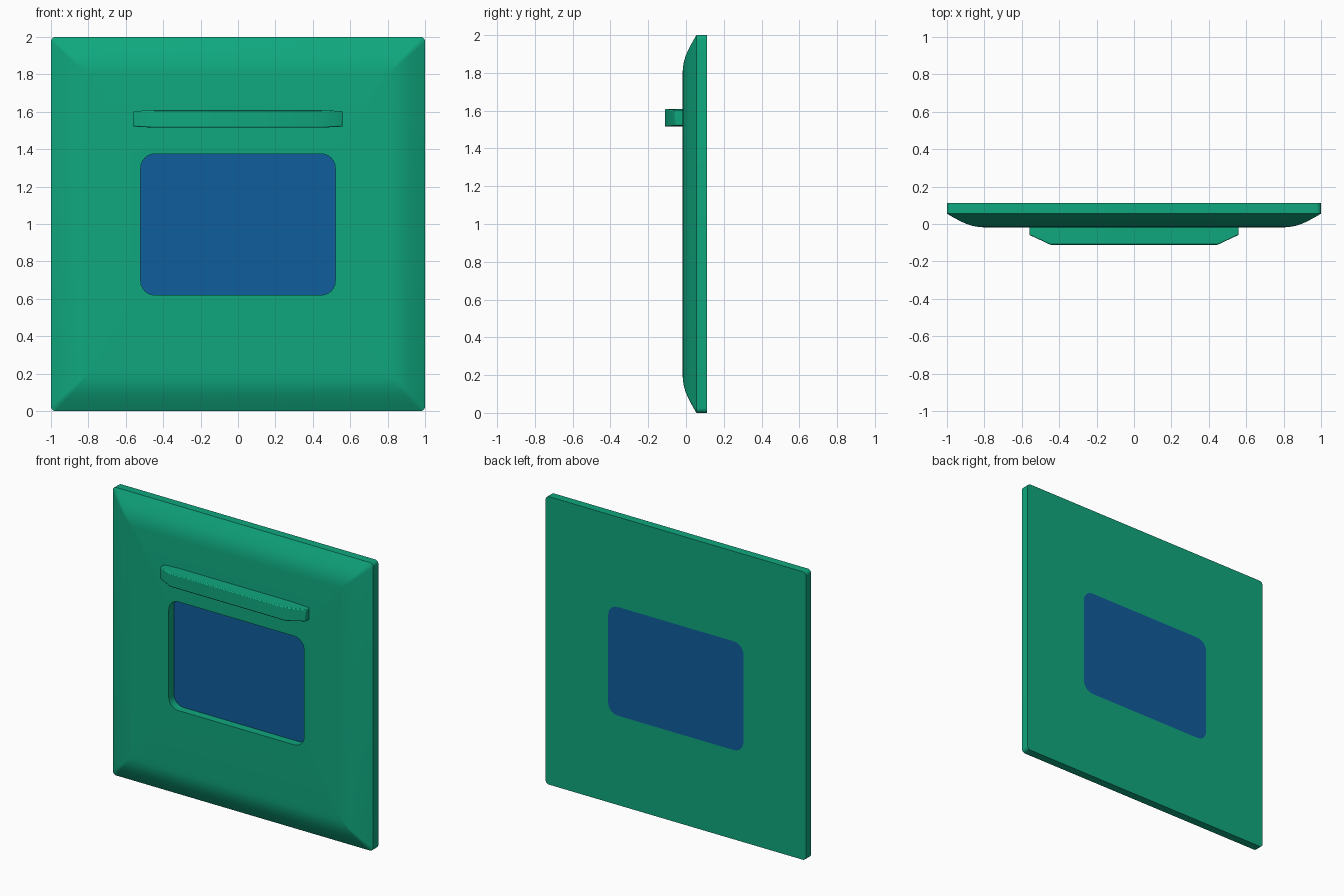
import bpy, bmesh, math

if "Cube" in bpy.data.objects:
    bpy.data.objects.remove(bpy.data.objects["Cube"])

FRONT, BACK = -0.018, 0.112


def material(name, color):
    m = bpy.data.materials.new(name)
    m.diffuse_color = color
    m.use_nodes = True
    m.node_tree.nodes["Principled BSDF"].inputs["Base Color"].default_value = m.diffuse_color
    return m


def rounded_rect(hx, z0, z1, r, y, seg=6):
    """Counter-clockwise loop (seen from the front) in a plane of constant y."""
    pts = []
    corners = ((hx - r, z1 - r), (r - hx, z1 - r), (r - hx, z0 + r), (hx - r, z0 + r))
    for i, (cx, cz) in enumerate(corners):
        for k in range(seg + 1):
            a = math.pi / 2 * (i + k / seg)
            pts.append((cx + r * math.cos(a), y, cz + r * math.sin(a)))
    return pts


def loft(name, loops, mat, ring=False, bevel=0.0):
    """Skin equal-sized loops; cap the ends, or join last to first for a ring."""
    bm = bmesh.new()
    rows = [[bm.verts.new(p) for p in loop] for loop in loops]
    n = len(rows[0])
    pairs = list(zip(rows, rows[1:]))
    if ring:
        pairs.append((rows[-1], rows[0]))
    else:
        bm.faces.new(rows[0])
        bm.faces.new(rows[-1])
    for a, b in pairs:
        for i in range(n):
            j = (i + 1) % n
            bm.faces.new((a[i], a[j], b[j], b[i]))
    bmesh.ops.recalc_face_normals(bm, faces=bm.faces[:])
    me = bpy.data.meshes.new(name)
    bm.to_mesh(me)
    bm.free()
    ob = bpy.data.objects.new(name, me)
    bpy.context.collection.objects.link(ob)
    me.materials.append(mat)
    if bevel:
        mod = ob.modifiers.new("soft_edges", 'BEVEL')
        mod.width, mod.segments = bevel, 2
    bpy.ops.object.select_all(action='DESELECT')
    ob.select_set(True)
    bpy.context.view_layer.objects.active = ob
    bpy.ops.object.shade_smooth_by_angle(angle=math.radians(30))
    return ob


green = material("green_shell", (0.005, 0.39, 0.21, 1))
blue = material("blue_glass", (0.005, 0.11, 0.33, 1))


def window(y):
    return rounded_rect(0.52, 0.62, 1.375, 0.075, y)


# Plate: back edge, side wall, curved front slope, then window opening walls
slope = [(0, 0.055), (0.04, 0.032), (0.08, 0.011), (0.11, -0.002),
         (0.14, -0.011), (0.17, -0.016), (0.2, FRONT)]
loops = [rounded_rect(1, 0, 2, 0.025, BACK)]
loops += [rounded_rect(1 - d, d, 2 - d, 0.025 - 0.1 * d, y) for d, y in slope]
loops += [window(FRONT), window(BACK)]
loft("panel_frame", loops, green, ring=True)

# Screen: recessed at the front, flush at the back
loft("screen", [window(0.038), window(BACK)], blue)

# Hood: bar above the window with angled, slightly tapered ends
stations = [(-0.56, -0.058, 0.041), (-0.445, -0.112, 0.047),
            (0.445, -0.112, 0.047), (0.56, -0.058, 0.041)]
loft("hood_bar", [[(x, y, 1.562 - h), (x, y, 1.562 + h),
                   (x, -0.01, 1.562 + h), (x, -0.01, 1.562 - h)]
                  for x, y, h in stations], green, bevel=0.006)
